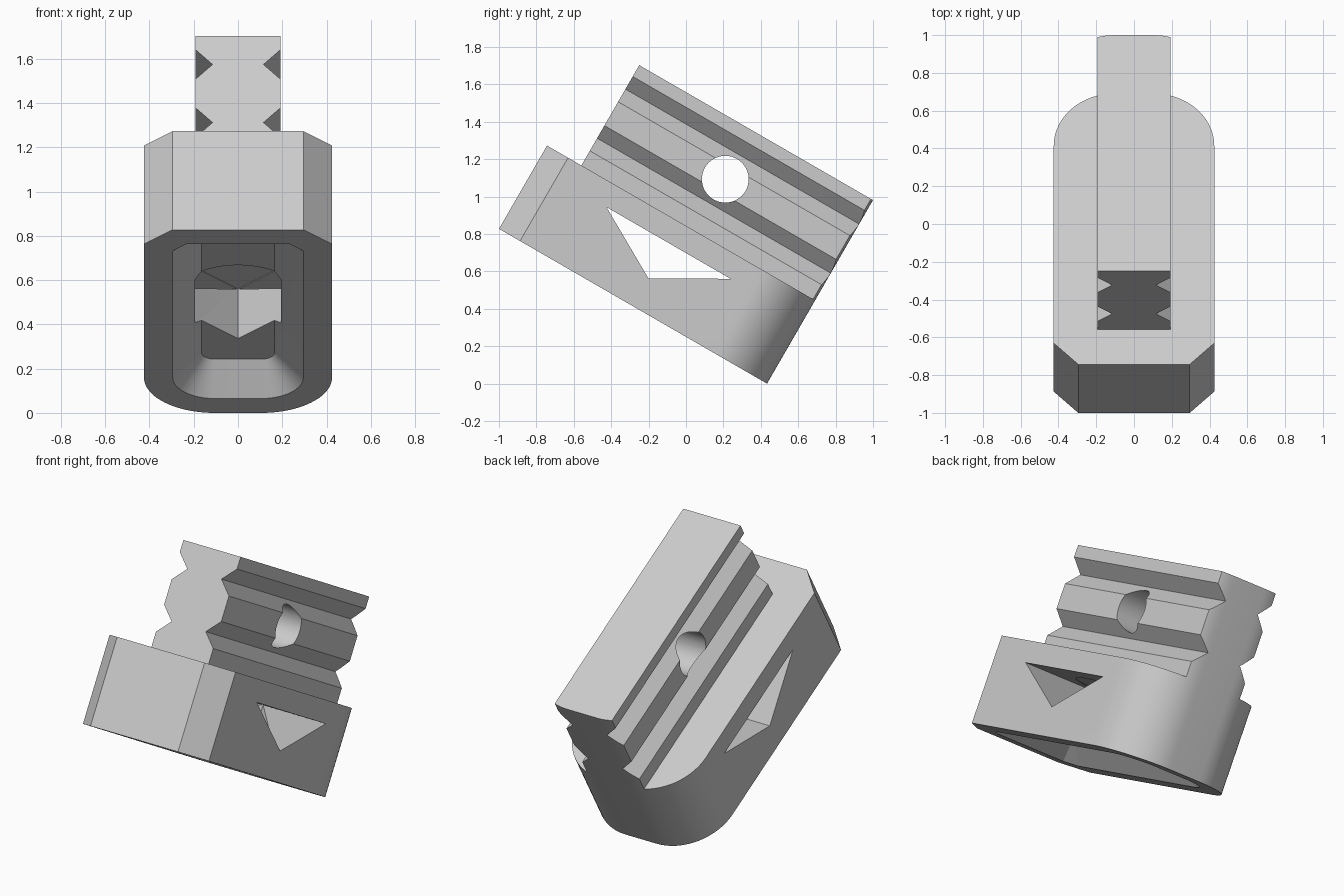
import bpy, bmesh
from math import sin, cos, pi, radians, sqrt

cube = bpy.data.objects.get("Cube")
if cube:
    bpy.data.objects.remove(cube, do_unlink=True)

grey = bpy.data.materials.new("light_grey")
grey.use_nodes = True
colour = (0.6, 0.6, 0.6, 1)
grey.diffuse_color = colour
grey.node_tree.nodes["Principled BSDF"].inputs["Base Color"].default_value = colour

LENGTH, HALF, HEIGHT, WALL = 1.655, 0.425, 0.514, 0.13
RAIL_START, RAIL_HALF, RAIL_TOP = 0.212, 0.193, 1.133


def loft(name, a, b):
    """Closed solid between two loops with equal point counts."""
    bm = bmesh.new()
    va, vb = [bm.verts.new(p) for p in a], [bm.verts.new(p) for p in b]
    n = len(va)
    for i in range(n):
        j = (i + 1) % n
        bm.faces.new((va[i], va[j], vb[j], vb[i]))
    bm.faces.new(va)
    bm.faces.new(vb)
    bmesh.ops.recalc_face_normals(bm, faces=bm.faces)
    mesh = bpy.data.meshes.new(name)
    bm.to_mesh(mesh)
    bm.free()
    mesh.materials.append(grey)
    ob = bpy.data.objects.new(name, mesh)
    bpy.context.collection.objects.link(ob)
    return ob


def outline(inset, z):
    """Body plan: chamfered front corners, rounded back corners."""
    hw = HALF - inset
    front, back = inset, LENGTH - inset
    cut = max(WALL - inset * 0.586, 0.004)
    r = 0.32 - inset
    half = [(hw - cut, front), (hw, front + cut)]
    for i in range(21):
        t = pi / 2 * i / 20
        half.append((hw - r + r * cos(t), back - r + r * sin(t)))
    return [(x, y, z) for x, y in half] + [(-x, y, z) for x, y in reversed(half)]


def across(name, points):
    """Cutter with a side profile, running right through along x."""
    return loft(name, [(-1, y, z) for y, z in points], [(1, y, z) for y, z in points])


def upright(name, points, z0, z1):
    return loft(name, [(x, y, z0) for x, y in points], [(x, y, z1) for x, y in points])


def combine(ob, tool, operation="DIFFERENCE"):
    """Apply a boolean and delete its tool."""
    mod = ob.modifiers.new("cut", "BOOLEAN")
    mod.object, mod.operation, mod.solver = tool, operation, "EXACT"
    graph = bpy.context.evaluated_depsgraph_get()
    mesh = bpy.data.meshes.new_from_object(ob.evaluated_get(graph))
    ob.modifiers.clear()
    ob.data = mesh
    bpy.data.objects.remove(tool, do_unlink=True)


# Body: hollow underneath, with sloping walls
body = loft("body", outline(0, 0), outline(0, HEIGHT))
combine(body, loft("hollow", outline(0.08, -0.05), outline(2 * WALL, WALL)))

# Teardrop pocket in the roof of the hollow
r, mid = 0.275, 0.82
drop = [(0, mid + r * sqrt(2))]
for i in range(49):
    t = pi / 4 + 1.5 * pi * i / 48
    drop.append((r * sin(t), mid + r * cos(t)))
combine(body, upright("pocket", drop, 0.1, 0.39))

# Triangular windows through both sides
combine(body, across("window", [(0.44, 0.388), (1.206, 0.388), (0.825, 0.17)]))

# Rail: two V grooves down each side, back end following the body outline
side = [(RAIL_HALF, HEIGHT)]
for z in (0.682, 0.985):
    side += [(RAIL_HALF, z - 0.078), (RAIL_HALF - 0.078, z), (RAIL_HALF, z + 0.078)]
side.append((RAIL_HALF, RAIL_TOP))
profile = side + [(-x, z) for x, z in reversed(side)]
rail = loft("rail", [(x, RAIL_START, z) for x, z in profile],
            [(x, LENGTH + 0.2, z) for x, z in profile])
combine(rail, loft("trim", outline(0, HEIGHT - 0.1), outline(0, RAIL_TOP + 0.1)), "INTERSECT")

# Round cross hole
ring = [(0.915 + 0.125 * cos(2 * pi * i / 48), 0.835 + 0.125 * sin(2 * pi * i / 48))
        for i in range(48)]
combine(rail, across("cross_hole", ring))

# Tilt the whole model and shade it
bpy.ops.object.select_all(action="DESELECT")
for ob in (body, rail):
    ob.location = (0, -1, LENGTH / 2)
    ob.rotation_euler.x = radians(-30)
    ob.select_set(True)
bpy.context.view_layer.objects.active = body
bpy.ops.object.shade_smooth_by_angle(angle=radians(25))
